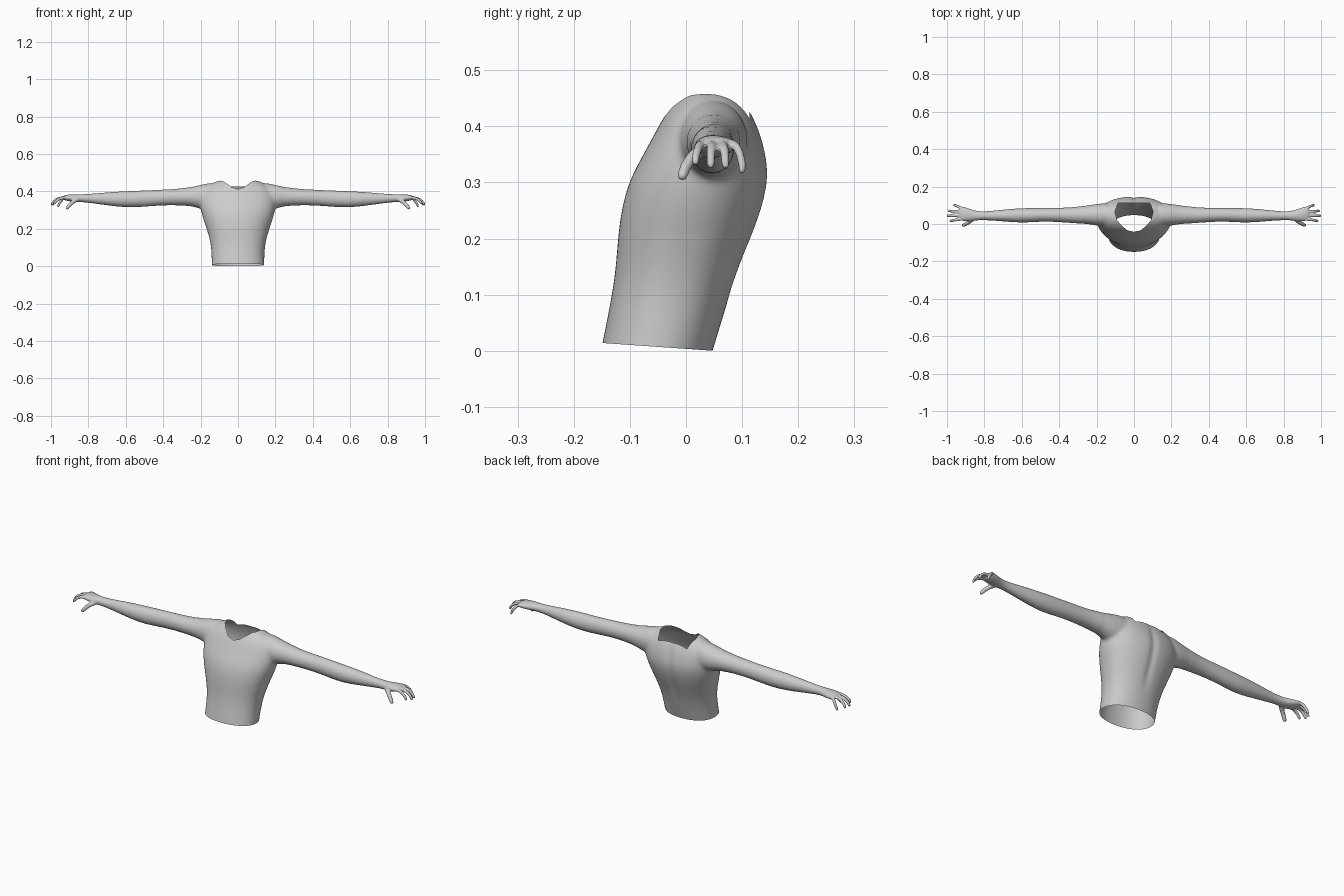
import bpy, bmesh, math
from mathutils import Vector

cube = bpy.data.objects.get("Cube")
if cube:
    bpy.data.objects.remove(cube)

bm = bmesh.new()


def loft(rings, sides=24, power=2.0):
    """Closed skin over rings of (centre, half axis u, half axis v)."""
    loops = []
    for c, u, v in rings:
        loop = []
        for i in range(sides):
            a = math.tau * i / sides
            cs, sn = math.cos(a), math.sin(a)
            k = 2 / power
            p = (Vector(c) + Vector(u) * math.copysign(abs(cs) ** k, cs)
                 + Vector(v) * math.copysign(abs(sn) ** k, sn))
            loop.append(bm.verts.new(p))
        loops.append(loop)
    for lo, hi in zip(loops, loops[1:]):
        for i in range(sides):
            j = (i + 1) % sides
            bm.faces.new((lo[i], lo[j], hi[j], hi[i]))
    bm.faces.new(loops[0][::-1])
    bm.faces.new(loops[-1])


def finger(points, radius):
    """Tapered tube along a bent path with a rounded tip."""
    pts = [Vector(p) for p in points]
    tip = pts[-1] + (pts[-1] - pts[-2]).normalized() * radius * 0.6
    pts.append(tip)
    rings = []
    for i, p in enumerate(pts):
        t = (pts[min(i + 1, len(pts) - 1)] - pts[max(i - 1, 0)]).normalized()
        u = t.cross(Vector((0, 0, 1))).normalized()
        r = radius * (0.5 if i == len(pts) - 1 else 1.1 - 0.06 * i)
        rings.append((p, u * r, t.cross(u) * r))
    loft(rings, 12)


# Torso: height, front y, back y, half width
torso = [(-0.06, -0.165, 0.03, 0.14), (0.0, -0.152, 0.048, 0.141),
         (0.08, -0.136, 0.072, 0.141), (0.14, -0.126, 0.092, 0.15),
         (0.2, -0.122, 0.117, 0.168), (0.25, -0.116, 0.136, 0.186),
         (0.3, -0.103, 0.148, 0.2), (0.34, -0.082, 0.146, 0.205),
         (0.38, -0.06, 0.136, 0.2), (0.41, -0.044, 0.124, 0.185),
         (0.435, -0.028, 0.11, 0.155), (0.455, -0.005, 0.09, 0.115),
         (0.46, 0.0, 0.08, 0.09)]
loft([((0, (f + b) / 2, z), (w, 0, 0), (0, (b - f) / 2, 0))
      for z, f, b, w in torso], 32, 2.2)

# Arm: distance out, y range, z range
arm = [(0.1, -0.01, 0.11, 0.31, 0.45), (0.16, -0.014, 0.112, 0.3, 0.445),
       (0.2, -0.01, 0.108, 0.305, 0.436), (0.25, 0.0, 0.1, 0.322, 0.424),
       (0.32, 0.004, 0.09, 0.326, 0.414), (0.4, 0.01, 0.086, 0.326, 0.41),
       (0.48, 0.014, 0.086, 0.32, 0.406), (0.56, 0.008, 0.086, 0.314, 0.403),
       (0.63, 0.008, 0.083, 0.317, 0.4), (0.7, 0.014, 0.077, 0.326, 0.395),
       (0.78, 0.02, 0.068, 0.337, 0.388), (0.83, 0.021, 0.067, 0.343, 0.385),
       (0.87, 0.015, 0.077, 0.343, 0.385), (0.9, 0.014, 0.09, 0.347, 0.384),
       (0.925, 0.017, 0.093, 0.352, 0.381), (0.935, 0.022, 0.088, 0.357, 0.377)]

# Fingers and thumb: knuckle y, tip x, tip y, tip z
fingers = [(0.026, 0.982, 0.017, 0.335), (0.046, 0.996, 0.044, 0.329),
           (0.066, 0.99, 0.07, 0.328), (0.084, 0.962, 0.1, 0.32)]
for s in (-1, 1):
    loft([((s * x, (y0 + y1) / 2, (z0 + z1) / 2), (0, (y1 - y0) / 2, 0),
           (0, 0, (z1 - z0) / 2)) for x, y0, y1, z0, z1 in arm])
    for y, tx, ty, tz in fingers:
        finger([(s * 0.9, y, 0.367), (s * 0.93, y, 0.368),
                (s * (tx - 0.026), (y + ty) / 2, 0.362),
                (s * (tx - 0.007), ty, (tz + 0.358) / 2), (s * tx, ty, tz)], 0.0085)
    finger([(s * 0.85, 0.035, 0.362), (s * 0.875, 0.015, 0.35),
            (s * 0.898, 0.0, 0.332), (s * 0.914, -0.007, 0.31)], 0.011)
bmesh.ops.recalc_face_normals(bm, faces=bm.faces)

mesh = bpy.data.meshes.new("upper_body")
bm.to_mesh(mesh)
bm.free()
body = bpy.data.objects.new("upper_body", mesh)
bpy.context.collection.objects.link(body)

# Fuse the parts into one continuous skin
body.modifiers.new("round", "SUBSURF").levels = 2
fuse = body.modifiers.new("fuse", "REMESH")
fuse.mode = "VOXEL"
fuse.voxel_size = 0.0042
soften = body.modifiers.new("soften", "SMOOTH")
soften.factor = 0.5
soften.iterations = 4
evaluated = body.evaluated_get(bpy.context.evaluated_depsgraph_get())
skin = bpy.data.meshes.new_from_object(evaluated)
body.modifiers.clear()
body.data = skin

bm = bmesh.new()
bm.from_mesh(skin)

# Blend the armpits and shoulders, and press in the spine groove
joint = [v for v in bm.verts if 0.13 < abs(v.co.x) < 0.27 and v.co.z > 0.2]
for _ in range(25):
    bmesh.ops.smooth_vert(bm, verts=joint, factor=0.5,
                          use_axis_x=True, use_axis_y=True, use_axis_z=True)
for v in bm.verts:
    if v.co.y > 0.03 and abs(v.co.x) < 0.1:
        fade = max(0, min(1, (v.co.z - 0.08) / 0.1, (0.44 - v.co.z) / 0.08))
        v.co.y -= 0.006 * fade * math.exp(-(v.co.x / 0.02) ** 2)

# Open waist
bmesh.ops.bisect_plane(bm, geom=bm.verts[:] + bm.edges[:] + bm.faces[:],
                       plane_co=(0, 0.05, 0), plane_no=(0, 0.07, 1),
                       clear_inner=True)

# Open neck: slice along each side of the outline, then drop the inside
half = [(0, -0.042), (0.035, -0.034), (0.065, -0.01), (0.09, 0.02),
        (0.103, 0.065), (0.085, 0.113)]
outline = half + [(-x, y) for x, y in half[:0:-1]]
sides = []
for (ax, ay), (bx, by) in zip(outline, outline[1:] + outline[:1]):
    sides.append((Vector((ax, ay, 0)), Vector((by - ay, ax - bx, 0)).normalized()))
for co, no in sides:
    faces = [f for f in bm.faces
             if f.calc_center_median().z > 0.36 and abs(f.calc_center_median().x) < 0.13]
    edges = {e for f in faces for e in f.edges}
    verts = {v for f in faces for v in f.verts}
    bmesh.ops.bisect_plane(bm, geom=list(verts) + list(edges) + faces,
                           plane_co=co, plane_no=no)
gone = []
for f in bm.faces:
    c = f.calc_center_median()
    if c.z > 0.36 and all((c - co).dot(no) < 0 for co, no in sides):
        gone.append(f)
bmesh.ops.delete(bm, geom=gone, context="FACES")
bm.to_mesh(skin)
bm.free()

# Plain grey skin
grey = bpy.data.materials.new("plain_grey")
grey.use_nodes = True
colour = (0.6, 0.6, 0.6, 1)
grey.diffuse_color = colour
grey.node_tree.nodes["Principled BSDF"].inputs["Base Color"].default_value = colour
skin.materials.clear()
skin.materials.append(grey)

bpy.ops.object.select_all(action="DESELECT")
body.select_set(True)
bpy.context.view_layer.objects.active = body
bpy.ops.object.shade_smooth_by_angle(angle=math.radians(60))
